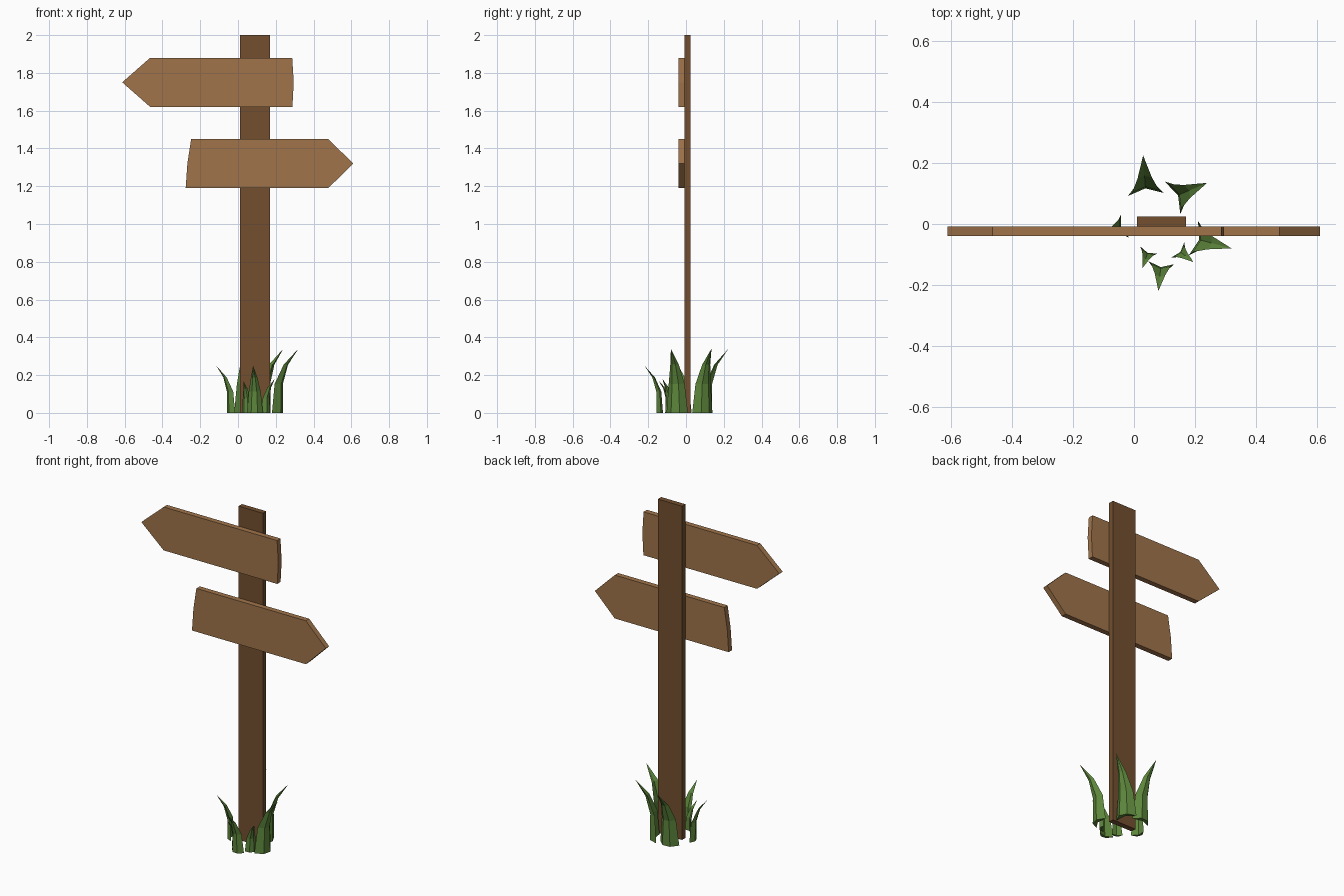
import bpy
import bmesh
from mathutils import Vector

if "Cube" in bpy.data.objects:
    bpy.data.objects.remove(bpy.data.objects["Cube"])


def material(name, rgb):
    m = bpy.data.materials.new(name)
    m.diffuse_color = (*rgb, 1)
    m.use_nodes = True
    m.node_tree.nodes["Principled BSDF"].inputs["Base Color"].default_value = m.diffuse_color
    return m


POST = material("dark_wood", (0.17, 0.078, 0.028))
BOARD = material("light_wood", (0.35, 0.175, 0.07))
GRASS = material("grass_green", (0.11, 0.24, 0.045))


def loft(name, rings, mat, tip=None):
    """Skin a list of equal-length rings, capped flat or closed to a tip."""
    bm = bmesh.new()
    loops = [[bm.verts.new(p) for p in r] for r in rings]
    n = len(loops[0])
    for a, b in zip(loops, loops[1:]):
        for i in range(n):
            j = (i + 1) % n
            bm.faces.new((a[i], a[j], b[j], b[i]))
    bm.faces.new(loops[0][::-1])
    if tip is None:
        bm.faces.new(loops[-1])
    else:
        t = bm.verts.new(tip)
        for i in range(n):
            bm.faces.new((loops[-1][i], loops[-1][(i + 1) % n], t))
    bmesh.ops.recalc_face_normals(bm, faces=bm.faces)
    mesh = bpy.data.meshes.new(name)
    bm.to_mesh(mesh)
    bm.free()
    mesh.materials.append(mat)
    ob = bpy.data.objects.new(name, mesh)
    bpy.context.collection.objects.link(ob)
    return ob


def plank(name, outline, y0, y1, mat):
    return loft(name, [[(x, y, z) for x, z in outline] for y in (y0, y1)], mat)


def blade(name, end_a, end_b, tip, height):
    """Crescent-section leaf, tapering and curling outward to its tip."""
    a, b, tip = Vector(end_a), Vector(end_b), Vector(tip)
    mid = (a + b) / 2
    half = (b - a) / 2
    out = (tip - mid).normalized() * (b - a).length
    section = [-half, -half * 0.4 + out * 0.33, half * 0.4 + out * 0.33,
               half, out * 0.17]
    rings = []
    for t, lean, size in ((0, 0, 1), (0.45, 0.08, 0.75), (0.75, 0.42, 0.4)):
        c = mid.lerp(tip, lean)
        rings.append([(*(c + p * size), height * t) for p in section])
    return loft(name, rings, GRASS, (*tip, height))


# Upright post
plank("post", [(0.01, 0), (0.17, 0), (0.17, 2), (0.01, 2)], -0.008, 0.024, POST)

# Arrow boards on the front of the post
plank("upper_arrow_board",
      [(-0.613, 1.75), (-0.465, 1.62), (0.288, 1.62), (0.295, 1.75),
       (0.287, 1.88), (-0.465, 1.88)], -0.04, -0.008, BOARD)
plank("lower_arrow_board",
      [(-0.277, 1.19), (0.478, 1.19), (0.61, 1.32), (0.478, 1.45),
       (-0.248, 1.45), (-0.268, 1.32)], -0.04, -0.008, BOARD)

# Grass blades around the foot: base ends, tip, height
blades = [
    ((-0.02, 0.092), (0.098, 0.102), (0.03, 0.225), 0.34),
    ((0.10, 0.14), (0.152, 0.033), (0.24, 0.135), 0.34),
    ((0.21, 0.01), (0.18, -0.103), (0.32, -0.08), 0.34),
    ((0.047, -0.122), (0.132, -0.132), (0.08, -0.22), 0.25),
    ((0.165, -0.06), (0.122, -0.11), (0.195, -0.125), 0.18),
    ((0.02, -0.073), (0.076, -0.097), (0.028, -0.145), 0.17),
    ((-0.043, 0.03), (-0.015, -0.045), (-0.115, -0.04), 0.25),
]
for i, args in enumerate(blades, 1):
    blade(f"grass_blade_{i}", *args)
